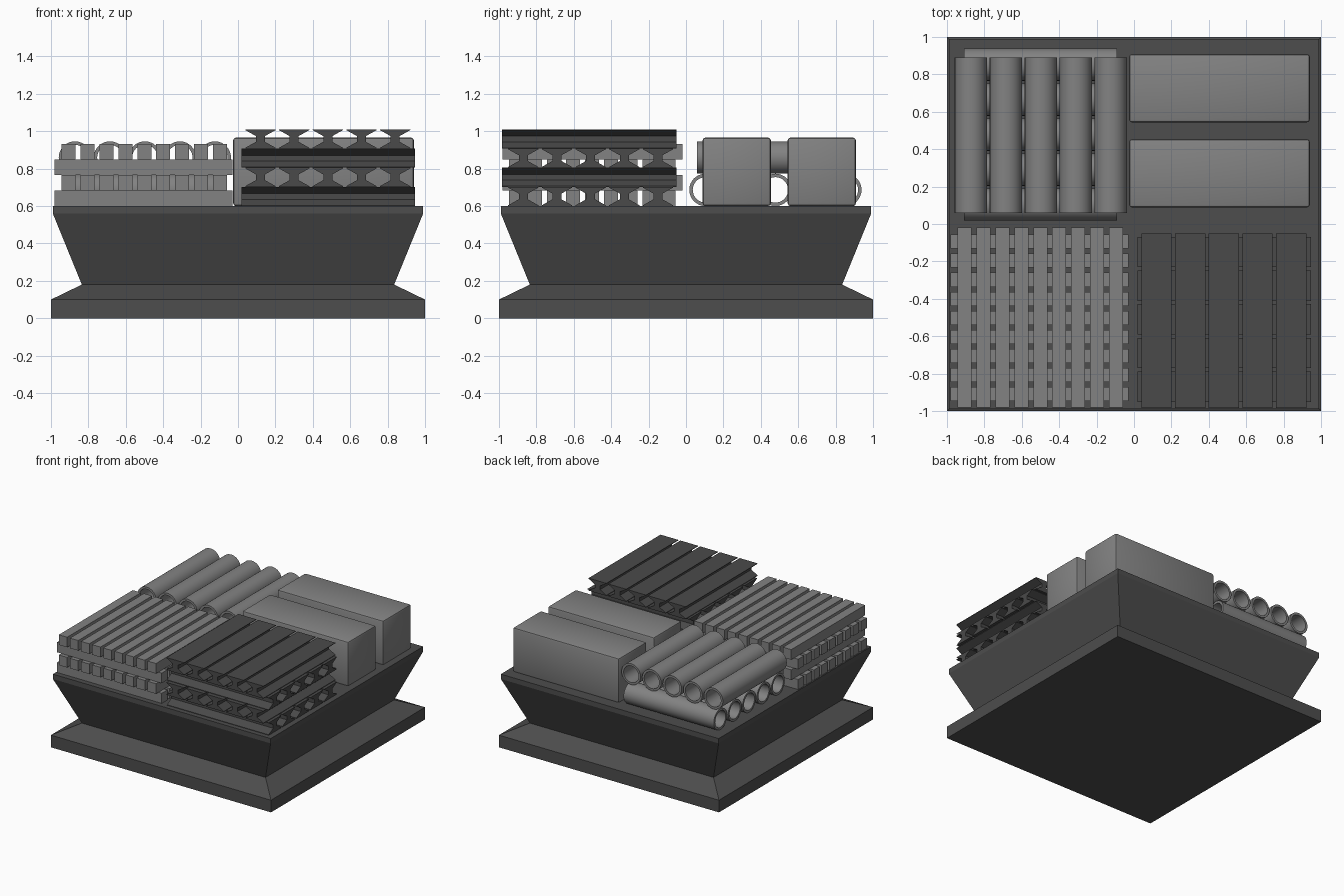
import bpy, bmesh, math
from mathutils import Matrix, Vector

cube = bpy.data.objects.get("Cube")
if cube:
    bpy.data.objects.remove(cube, do_unlink=True)


def material(name, v):
    m = bpy.data.materials.new(name)
    m.use_nodes = True
    m.diffuse_color = (v, v, v, 1)
    m.node_tree.nodes["Principled BSDF"].inputs["Base Color"].default_value = (v, v, v, 1)
    return m


STONE = material("dark stone grey", 0.075)
IRON = material("dark iron grey", 0.068)
LIGHT = material("light metal grey", 0.225)


def finish(name, bm, mat, smooth=False):
    bmesh.ops.recalc_face_normals(bm, faces=bm.faces)
    mesh = bpy.data.meshes.new(name)
    bm.to_mesh(mesh)
    bm.free()
    mesh.materials.append(mat)
    ob = bpy.data.objects.new(name, mesh)
    bpy.context.collection.objects.link(ob)
    if smooth:
        bpy.ops.object.select_all(action='DESELECT')
        ob.select_set(True)
        bpy.context.view_layer.objects.active = ob
        bpy.ops.object.shade_smooth_by_angle(angle=math.radians(35))
    return ob


def place(across, along, z, axis):
    """Point for a piece running along the given axis."""
    return (along, across, z) if axis == 'x' else (across, along, z)


def add_prism(bm, profile, centre, z, start, end, axis):
    """Extrude a closed (across, height) profile along an axis."""
    rings = [[bm.verts.new(place(centre + a, t, z + h, axis)) for a, h in profile]
             for t in (start, end)]
    n = len(profile)
    for i in range(n):
        j = (i + 1) % n
        bm.faces.new((rings[0][i], rings[0][j], rings[1][j], rings[1][i]))
    bm.faces.new(rings[0])
    bm.faces.new(rings[1])


def add_tube(bm, centre, z, start, end, axis, outer, inner, sides=32):
    """Hollow open pipe with flat ring ends."""
    loops = []
    for r, t in ((outer, start), (outer, end), (inner, end), (inner, start)):
        angles = [2 * math.pi * i / sides for i in range(sides)]
        loops.append([bm.verts.new(place(centre + r * math.cos(a), t, z + r * math.sin(a), axis))
                      for a in angles])
    for k in range(4):
        p, q = loops[k], loops[(k + 1) % 4]
        for i in range(sides):
            j = (i + 1) % sides
            bm.faces.new((p[i], p[j], q[j], q[i]))


# Stepped pedestal: square rings stacked up a waist profile
bm = bmesh.new()
rings = []
for half, z in ((1, 0), (1, 0.1), (0.835, 0.18), (0.99, 0.56), (0.99, 0.6)):
    rings.append([bm.verts.new((sx * half, sy * half, z))
                  for sx, sy in ((-1, -1), (1, -1), (1, 1), (-1, 1))])
for lo, hi in zip(rings, rings[1:]):
    for i in range(4):
        j = (i + 1) % 4
        bm.faces.new((lo[i], lo[j], hi[j], hi[i]))
bm.faces.new(rings[0])
bm.faces.new(rings[-1])
finish("pedestal", bm, STONE)

# Crossed layers of square bars, front right
W, H = 0.0375, 0.083
BAR = [(-W, 0), (W, 0), (W, H), (-W, H)]
for layer in range(4):
    bm = bmesh.new()
    axis = 'xy'[layer % 2]
    for i in range(9):
        if axis == 'x':
            add_prism(bm, BAR, -0.91 + 0.102 * i, 0.6 + H * layer, -0.98, -0.03, axis)
        else:
            add_prism(bm, BAR, -0.905 + 0.101 * i, 0.6 + H * layer, -0.98, -0.02, axis)
    finish(f"bar_layer_{layer + 1}", bm, LIGHT)

# Crossed layers of flanged beams, front left
F, N, T = 0.081, 0.024, 0.1025
BEAM = [(-F, 0), (F, 0), (F, 0.004), (N, 0.036), (N, T - 0.036), (F, T - 0.004), (F, T),
        (-F, T), (-F, T - 0.004), (-N, T - 0.036), (-N, 0.036), (-F, 0.004)]
for layer in range(4):
    bm = bmesh.new()
    axis = 'xy'[layer % 2]
    for i in range(5):
        if axis == 'x':
            add_prism(bm, BEAM, -0.87 + 0.18 * i, 0.6 + T * layer, 0.02, 0.945, axis)
        else:
            add_prism(bm, BEAM, 0.12 + 0.18 * i, 0.6 + T * layer, -0.985, -0.05, axis)
    finish(f"beam_layer_{layer + 1}", bm, IRON)

# Two crossed layers of hollow pipes, back right
R, R_IN = 0.0865, 0.068
bm = bmesh.new()
for i in range(5):
    add_tube(bm, 0.104 + 0.187 * i, 0.6 + R, -0.91, -0.09, 'x', R, R_IN)
finish("lower_pipes", bm, LIGHT, True)
bm = bmesh.new()
for i in range(5):
    add_tube(bm, -0.872 + 0.187 * i, 0.6 + 3 * R, 0.06, 0.89, 'y', R, R_IN)
finish("upper_pipes", bm, LIGHT, True)

# Two long bevelled ingots, back left
for name, y in (("front_ingot", 0.271), ("back_ingot", 0.726)):
    bm = bmesh.new()
    shape = Matrix.Translation(Vector((0.457, y, 0.783))) @ Matrix.Diagonal((0.966, 0.365, 0.366, 1))
    bmesh.ops.create_cube(bm, size=1, matrix=shape)
    bmesh.ops.bevel(bm, geom=bm.edges[:], offset=0.015, segments=2, profile=0.5, affect='EDGES')
    finish(name, bm, LIGHT, True)
